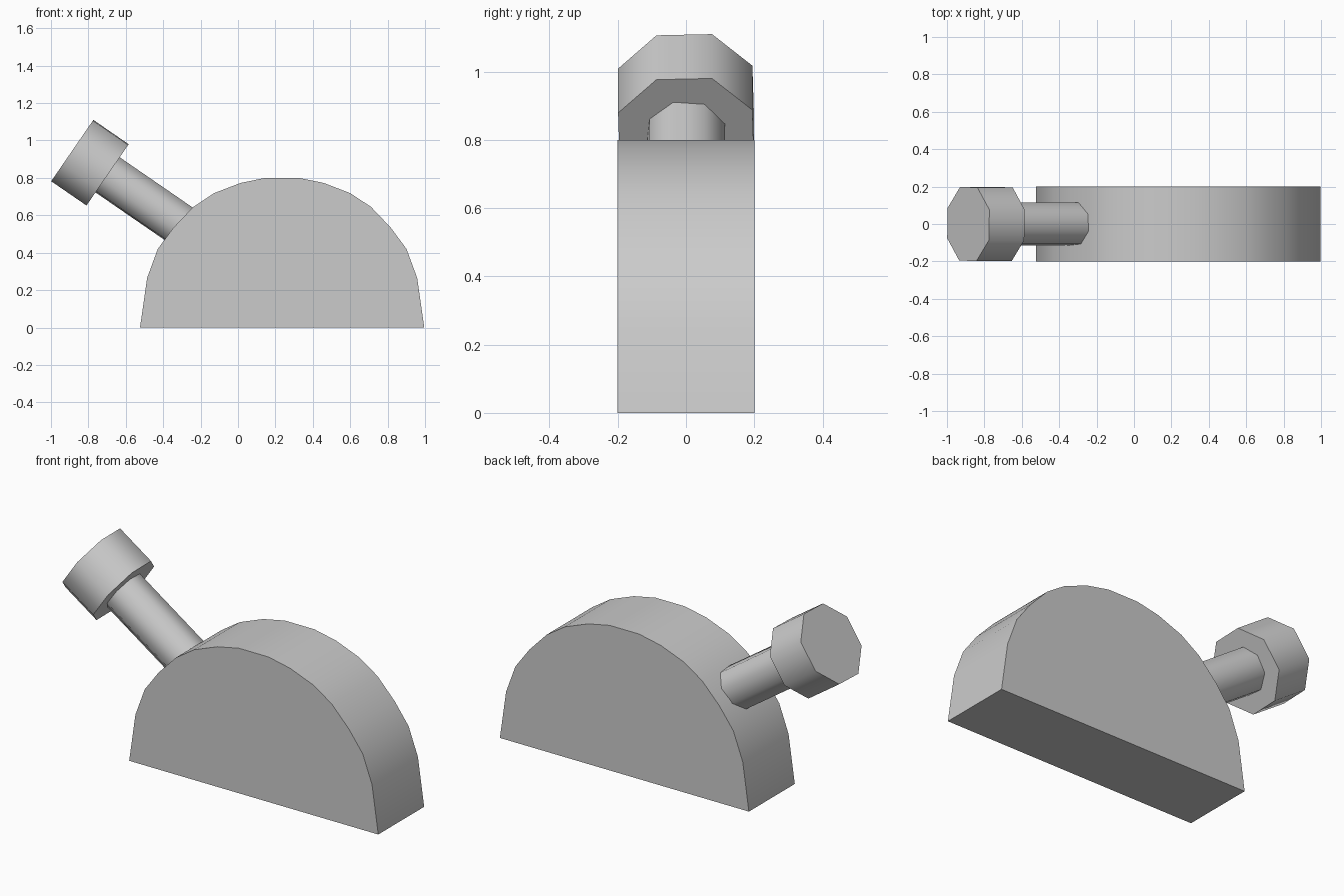
import bpy, bmesh, math
from mathutils import Vector

if "Cube" in bpy.data.objects:
    bpy.data.objects.remove(bpy.data.objects["Cube"])


def prism(name, outline, sweep):
    """Solid made by sweeping a closed planar outline along a vector."""
    bm = bmesh.new()
    face = bm.faces.new([bm.verts.new(p) for p in outline])
    ext = bmesh.ops.extrude_face_region(bm, geom=[face], use_keep_orig=True)
    moved = [g for g in ext["geom"] if isinstance(g, bmesh.types.BMVert)]
    bmesh.ops.translate(bm, verts=moved, vec=sweep)
    bmesh.ops.recalc_face_normals(bm, faces=bm.faces)
    mesh = bpy.data.meshes.new(name)
    bm.to_mesh(mesh)
    bm.free()
    obj = bpy.data.objects.new(name, mesh)
    bpy.context.collection.objects.link(obj)
    bpy.ops.object.select_all(action='DESELECT')
    obj.select_set(True)
    bpy.context.view_layer.objects.active = obj
    bpy.ops.object.shade_smooth_by_angle(angle=math.radians(50))
    return obj


# Domed body: half profile mirrored about its own centre line
CX = 0.236
half = [(0.76, 0), (0.722, 0.265), (0.665, 0.42), (0.58, 0.535),
        (0.475, 0.645), (0.365, 0.718), (0.222, 0.773), (0.09, 0.80)]
profile = [(CX + x, z) for x, z in half] + [(CX - x, z) for x, z in reversed(half)]
prism("domed_body", [(x, -0.2, z) for x, z in profile], Vector((0, 0.4, 0)))

# Tilted octagonal bolt: axis runs down into the body
axis = Vector((0.824, 0, -0.567)).normalized()
up = Vector((0.567, 0, 0.824)).normalized()
side = Vector((0, 1, 0))
tip = Vector((-0.886, 0, 0.946))


def octagonal_bar(name, radius, first_angle, start, length):
    ring = []
    for i in range(8):
        a = math.radians(first_angle + 45 * i)
        ring.append(tip + axis * start + radius * (up * math.cos(a) + side * math.sin(a)))
    return prism(name, ring, axis * length)


octagonal_bar("bolt_head", 0.213, 21, 0.0, 0.229)
octagonal_bar("bolt_shaft", 0.12, 27, 0.225, 0.57)
